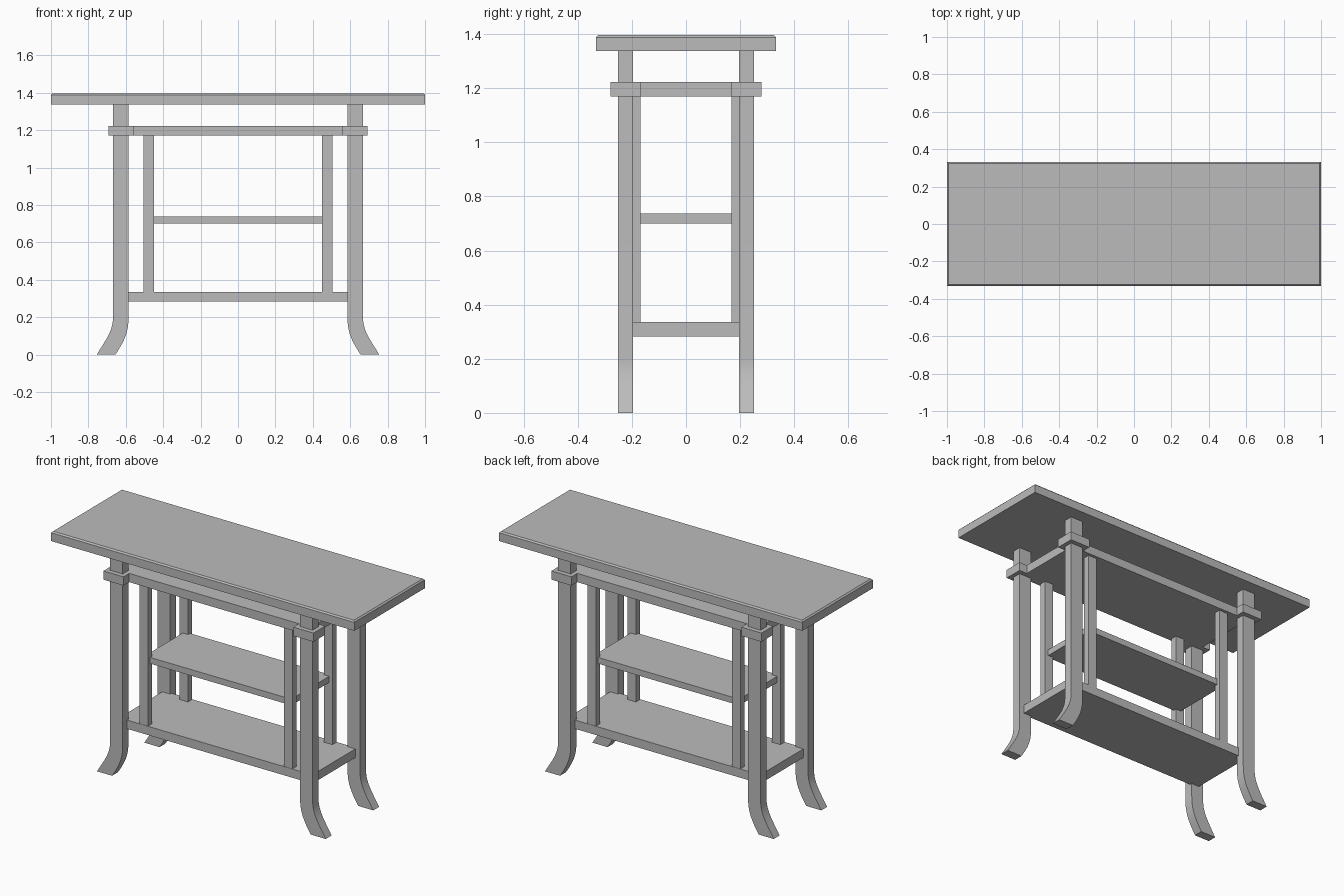
import bpy
import bmesh

cube = bpy.data.objects.get("Cube")
if cube:
    bpy.data.objects.remove(cube, do_unlink=True)

grey = bpy.data.materials.new("plain grey")
grey.use_nodes = True
grey.diffuse_color = (0.5, 0.5, 0.5, 1)
grey.node_tree.nodes["Principled BSDF"].inputs["Base Color"].default_value = (0.5, 0.5, 0.5, 1)


def prism(name, outline, y0, y1, mirror_x=False):
    """Extrude an outline in the x-z plane from y0 to y1."""
    bm = bmesh.new()
    face = bm.faces.new([bm.verts.new((x, y0, z)) for x, z in outline])
    new = bmesh.ops.extrude_face_region(bm, geom=[face])["geom"]
    moved = [v for v in new if isinstance(v, bmesh.types.BMVert)]
    bmesh.ops.translate(bm, verts=moved, vec=(0, y1 - y0, 0))
    if mirror_x:
        bmesh.ops.scale(bm, verts=bm.verts, vec=(-1, 1, 1))
    bmesh.ops.recalc_face_normals(bm, faces=bm.faces)
    mesh = bpy.data.meshes.new(name)
    bm.to_mesh(mesh)
    bm.free()
    mesh.materials.append(grey)
    obj = bpy.data.objects.new(name, mesh)
    bpy.context.collection.objects.link(obj)
    return obj


def box(name, x0, x1, y0, y1, z0, z1):
    return prism(name, [(x0, z0), (x1, z0), (x1, z1), (x0, z1)], y0, y1)


def curve(p0, p1, p2, p3, steps=10):
    """Points along a cubic curve."""
    points = []
    for i in range(steps + 1):
        t = i / steps
        s = 1 - t
        points.append(tuple(s**3 * a + 3 * s * s * t * b + 3 * s * t * t * c + t**3 * d
                            for a, b, c, d in zip(p0, p1, p2, p3)))
    return points


# Table top with a fine chamfer round its upper edge
top = box("table_top", -1, 1, -0.332, 0.332, 1.338, 1.396)
bm = bmesh.new()
bm.from_mesh(top.data)
rim = [e for e in bm.edges if all(v.co.z > 1.39 for v in e.verts)]
bmesh.ops.bevel(bm, geom=rim, offset=0.008, segments=1, affect='EDGES')
bm.to_mesh(top.data)
bm.free()

# Panel and shelves
box("upper_panel", -0.64, 0.64, -0.225, 0.225, 1.17, 1.222)
box("middle_shelf", -0.483, 0.483, -0.188, 0.188, 0.7, 0.737)
box("lower_shelf", -0.637, 0.637, -0.21, 0.21, 0.283, 0.335)

# Leg outline: straight post flaring outwards at the foot
outer = curve((0.668, 0.2), (0.668, 0.125), (0.71, 0.075), (0.755, 0))
inner = curve((0.655, 0), (0.61, 0.07), (0.585, 0.115), (0.585, 0.2))
leg = [(0.585, 1.338), (0.668, 1.338)] + outer + inner

for side, sx in (("left", 1), ("right", -1)):
    for end, sy in (("front", -1), ("back", 1)):
        tag = f"{end}_{side}"
        y0, y1 = sorted((sy * 0.196, sy * 0.251))
        obj = prism(f"{tag}_leg", leg, y0, y1, mirror_x=sx < 0)
        bpy.ops.object.select_all(action='DESELECT')
        obj.select_set(True)
        bpy.context.view_layer.objects.active = obj
        bpy.ops.object.shade_smooth_by_angle(angle=0.5)

        # Square collar round the leg and slim post beside it
        x0, x1 = sorted((sx * 0.56, sx * 0.693))
        y0, y1 = sorted((sy * 0.168, sy * 0.279))
        box(f"{tag}_collar", x0, x1, y0, y1, 1.17, 1.222)
        x0, x1 = sorted((sx * 0.448, sx * 0.505))
        y0, y1 = sorted((sy * 0.169, sy * 0.208))
        box(f"{tag}_post", x0, x1, y0, y1, 0.335, 1.17)
